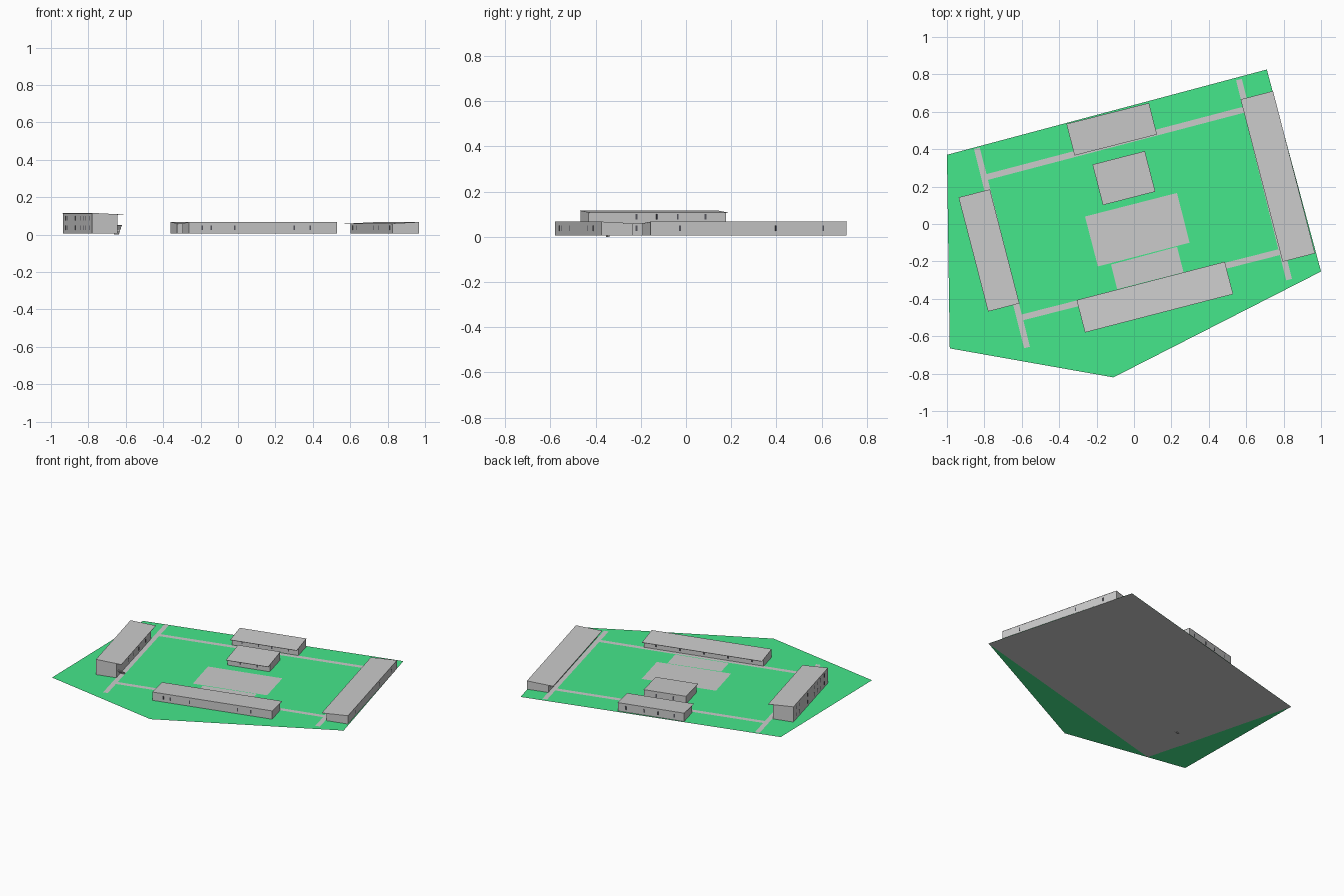
import bpy, bmesh, math
from mathutils import Matrix, Vector

if "Cube" in bpy.data.objects:
    bpy.data.objects.remove(bpy.data.objects["Cube"])

GROUND = 0.006
TILT = math.radians(14.95)


def material(name, rgb):
    m = bpy.data.materials.new(name)
    m.diffuse_color = (*rgb, 1)
    m.use_nodes = True
    m.node_tree.nodes["Principled BSDF"].inputs["Base Color"].default_value = m.diffuse_color
    return m


green = material("grass_green", (0.06, 0.8, 0.26))
dark = material("window_dark", (0.1, 0.1, 0.12))


def finish(name, bm, matrix=None, mat=None):
    me = bpy.data.meshes.new(name)
    bm.to_mesh(me)
    bm.free()
    ob = bpy.data.objects.new(name, me)
    if matrix:
        ob.matrix_world = matrix
    if mat:
        me.materials.append(mat)
    bpy.context.collection.objects.link(ob)
    return ob


def flat(name, pts, z, mat=None):
    bm = bmesh.new()
    bm.faces.new([bm.verts.new((x, y, z)) for x, y in pts])
    bmesh.ops.recalc_face_normals(bm, faces=bm.faces)
    for f in bm.faces:
        if f.normal.z < 0:
            f.normal_flip()
    return finish(name, bm, None, mat)


def strip(name, a, b, width, z):
    a, b = Vector(a), Vector(b)
    n = (b - a).normalized().orthogonal() * width / 2
    flat(name, [a + n, b + n, b - n, a - n], z)


def extrude_profile(bm, profile, x0, x1):
    """Closed (y, z) profile swept along x."""
    f = bm.faces.new([bm.verts.new((x0, y, z)) for y, z in profile])
    r = bmesh.ops.extrude_face_region(bm, geom=[f])
    vs = [v for v in r["geom"] if isinstance(v, bmesh.types.BMVert)]
    bmesh.ops.translate(bm, verts=vs, vec=(x1 - x0, 0, 0))
    bmesh.ops.recalc_face_normals(bm, faces=bm.faces)


def box(bm, c, s):
    bmesh.ops.create_cube(bm, size=1, matrix=Matrix.Translation(c) @ Matrix.Diagonal((*s, 1)))


def building(name, p, q, depth, top, outer, inner, rows=(0.037,), over=0.033):
    """p-q is the high eave; the roof falls to the left and overhangs the walkway."""
    p, q = Vector((*p, 0)), Vector((*q, 0))
    d = q - p
    L = d.length
    M = Matrix.Translation(p) @ Matrix.Rotation(math.atan2(d.y, d.x), 4, 'Z')
    low, t, wall = top - 0.009, 0.002, depth - over
    zw = top - 0.009 * wall / depth - t
    # walls
    bm = bmesh.new()
    extrude_profile(bm, [(0.001, GROUND), (wall, GROUND), (wall, zw), (0.001, top - t)], 0.001, L - 0.001)
    finish(name + "_walls", bm, M)
    # sloping roof slab
    bm = bmesh.new()
    extrude_profile(bm, [(0, top - t), (depth, low - t), (depth, low), (0, top)], 0, L)
    finish(name + "_roof", bm, M)
    # narrow windows on both long sides
    bm = bmesh.new()
    for z in rows:
        for side, fr in ((0.001, outer), (wall, inner)):
            for f in fr:
                box(bm, (f * L, side, z), (0.008, 0.002, 0.024))
    finish(name + "_windows", bm, M, dark)
    return M, L, wall


# ground: paved base rectangle under an irregular lawn
A, B, C = (-1, 0.37), (0.71, 0.826), (1, -0.254)
flat("paved_base", [A, B, C, (-0.71, -0.71)], GROUND)
flat("lawn", [A, B, C, (-0.11, -0.82), (-0.985, -0.665)], GROUND + 0.002, green)

# walkways and courts
Z = GROUND + 0.004
strip("west_walkway", (-0.84, 0.405), (-0.572, -0.66), 0.032, Z)
strip("east_walkway", (0.561, 0.772), (0.829, -0.297), 0.032, Z)
strip("back_walkway", (-0.79, 0.25), (0.59, 0.612), 0.032, Z + 0.0003)
strip("front_walkway", (-0.6, -0.5), (0.79, -0.147), 0.032, Z + 0.0003)
flat("main_court", [(-0.262, 0.04), (0.23, 0.166), (0.297, -0.1), (-0.193, -0.227)], Z)
flat("small_court", [(-0.123, -0.217), (0.23, -0.122), (0.265, -0.258), (-0.09, -0.348)], Z)

# buildings around the courtyard
west, wl, ww = building("west_block", (-0.938, 0.142), (-0.78, -0.468), 0.173, 0.116,
                        (0.1, 0.17, 0.42, 0.6, 0.7, 0.78, 0.9), (0.15, 0.35, 0.5, 0.65),
                        rows=(0.037, 0.088))
building("east_block", (0.968, -0.157), (0.743, 0.711), 0.179, 0.067,
         (0.15, 0.64, 0.88), (0.07, 0.34, 0.46, 0.85, 0.95))
building("front_block", (-0.262, -0.58), (0.53, -0.375), 0.179, 0.067,
         (0.09, 0.15, 0.31, 0.71, 0.82), (0.1, 0.3, 0.5, 0.7, 0.9))
building("back_block", (0.08, 0.647), (-0.361, 0.535), 0.174, 0.067,
         (0.12, 0.4, 0.6, 0.85), (0.15, 0.4, 0.6, 0.85))
building("centre_block", (0.058, 0.39), (-0.222, 0.318), 0.224, 0.066,
         (0.3, 0.7), (0.3, 0.7))

# stair flight on the west block's walkway, beside its south end
bm = bmesh.new()
N = 9
for i in range(N):
    z = 0.003 + i * 0.0058
    box(bm, (wl - 0.085 + i * 0.008, ww + 0.016, z), (0.009, 0.026, 0.006))
finish("stair", bm, west)
